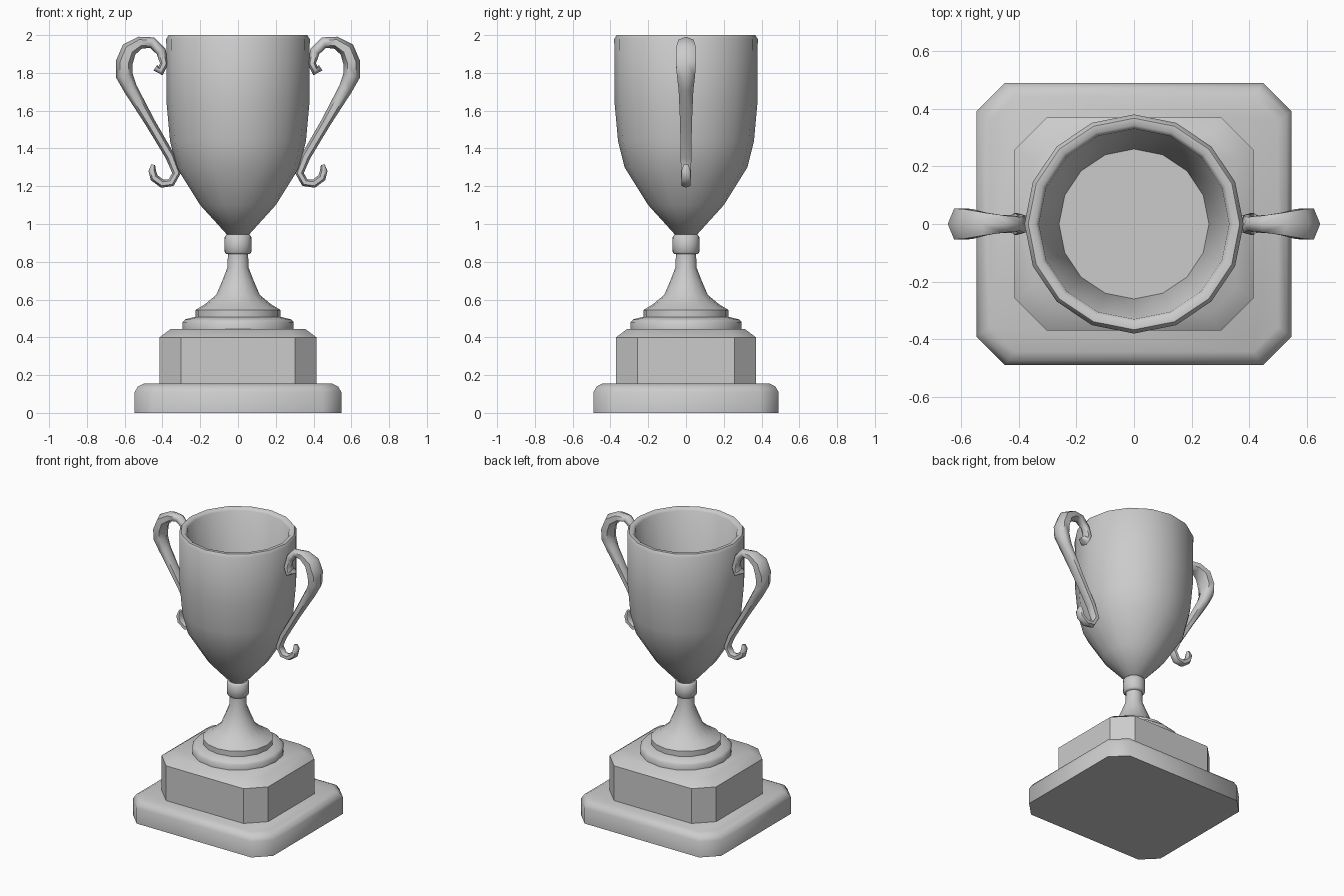
import bpy, bmesh, math
from mathutils import Vector

cube = bpy.data.objects.get("Cube")
if cube:
    bpy.data.objects.remove(cube, do_unlink=True)

grey = bpy.data.materials.new("plain_grey")
grey.use_nodes = True
grey.diffuse_color = (0.6, 0.6, 0.6, 1)
grey.node_tree.nodes["Principled BSDF"].inputs["Base Color"].default_value = (0.6, 0.6, 0.6, 1)


def loft(name, rings, angle):
    """Skin a list of closed rings, cap both ends, smooth below the angle."""
    bm = bmesh.new()
    loops = [[bm.verts.new(p) for p in ring] for ring in rings]
    n = len(loops[0])
    for a, b in zip(loops, loops[1:]):
        for i in range(n):
            j = (i + 1) % n
            bm.faces.new((a[i], a[j], b[j], b[i]))
    bm.faces.new(loops[0][::-1])
    bm.faces.new(loops[-1])
    bmesh.ops.recalc_face_normals(bm, faces=bm.faces)
    mesh = bpy.data.meshes.new(name)
    bm.to_mesh(mesh)
    bm.free()
    mesh.materials.append(grey)
    obj = bpy.data.objects.new(name, mesh)
    bpy.context.collection.objects.link(obj)
    bpy.ops.object.select_all(action='DESELECT')
    obj.select_set(True)
    bpy.context.view_layer.objects.active = obj
    bpy.ops.object.shade_smooth_by_angle(angle=math.radians(angle))
    return obj


def turned(name, profile, angle, sides=16):
    """Lathe a (radius, height) profile around z."""
    turns = [math.tau * i / sides for i in range(sides)]
    return loft(name, [[(r * math.cos(t), r * math.sin(t), z) for t in turns]
                       for r, z in profile], angle)


def clipped_block(name, levels, angle):
    """Stack rectangles with clipped corners: (half x, half y, clip, height)."""
    rings = []
    for x, y, c, z in levels:
        rings.append([(x, c - y, z), (x, y - c, z), (x - c, y, z), (c - x, y, z),
                      (-x, y - c, z), (-x, c - y, z), (c - x, -y, z), (x - c, -y, z)])
    return loft(name, rings, angle)


# Two-step base
clipped_block("plinth", [(.547, .49, .10, 0), (.547, .49, .10, .11),
                         (.53, .473, .095, .14), (.50, .443, .085, .155)], 60)
clipped_block("pedestal", [(.415, .37, .113, .15), (.415, .37, .113, .40),
                           (.355, .31, .09, .445)], 40)

# Foot, stem and collar
turned("foot_ring", [(.295, .44), (.295, .48), (.28, .495), (.22, .51)], 60)
turned("stem", [(.225, .50), (.225, .545), (.175, .575), (.115, .625), (.083, .70),
                (.056, .77), (.053, .85)], 40)
turned("collar", [(.06, .84), (.07, .85), (.072, .89), (.07, .935), (.06, .945)], 60)

# Hollow bowl with a rounded rim
turned("bowl", [(.055, .94), (.20, 1.10), (.325, 1.30), (.36, 1.44), (.378, 1.64),
                (.38, 1.98), (.367, 2.0), (.343, 2.0), (.33, 1.985), (.26, 1.30)], 50)

# Scrolled handles: (x, z, thickness, half width) along the curve
PATH = [(.437, 1.828, .018, .025), (.41, 1.81, .025, .044), (.391, 1.85, .022, .035),
        (.407, 1.913, .027, .028), (.454, 1.96, .03, .034), (.518, 1.96, .033, .046),
        (.576, 1.924, .042, .06), (.602, 1.855, .045, .062), (.602, 1.786, .045, .055),
        (.57, 1.717, .037, .045), (.465, 1.537, .027, .036), (.359, 1.357, .025, .033),
        (.325, 1.27, .023, .03), (.354, 1.219, .022, .028), (.401, 1.213, .022, .028),
        (.444, 1.245, .022, .028), (.454, 1.282, .02, .028), (.449, 1.314, .01, .014)]


def handle(name, side):
    rings = []
    for i, (x, z, thick, wide) in enumerate(PATH):
        before, after = PATH[max(i - 1, 0)], PATH[min(i + 1, len(PATH) - 1)]
        along = Vector((after[0] - before[0], after[1] - before[1])).normalized()
        ring = []
        for k in range(6):
            t = math.tau * k / 6
            out, across = thick * math.cos(t), wide * math.sin(t)
            ring.append((side * (x - along.y * out), across, z + along.x * out))
        rings.append(ring)
    return loft(name, rings, 65)


handle("left_handle", 1)
handle("right_handle", -1)
